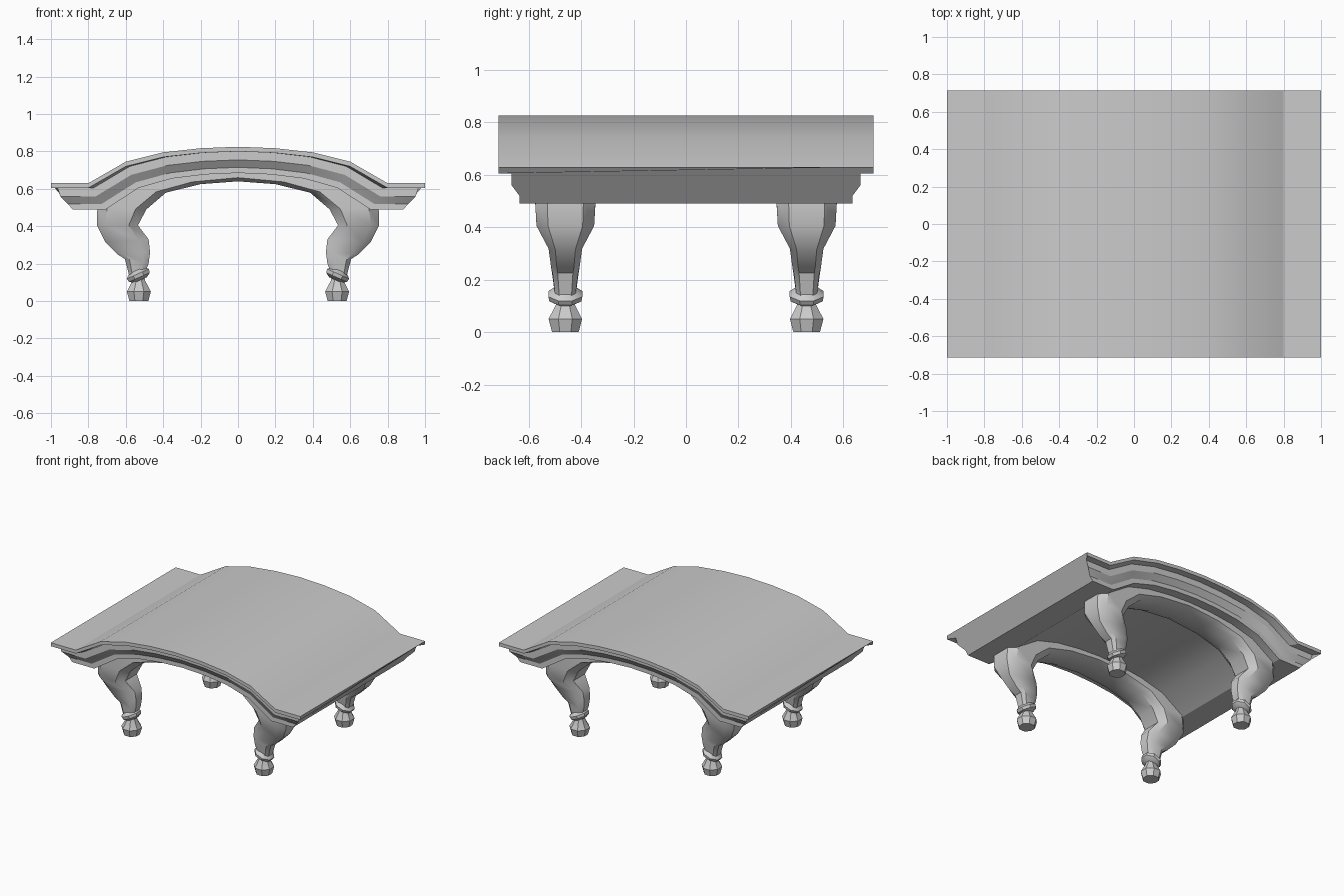
import bpy, bmesh
from math import pi, cos, sin, radians

if "Cube" in bpy.data.objects:
    bpy.data.objects.remove(bpy.data.objects["Cube"])


def loft(name, rings, angle=35):
    """Skin a list of closed rings and cap both ends."""
    bm = bmesh.new()
    vs = [[bm.verts.new(p) for p in r] for r in rings]
    n = len(rings[0])
    for a, b in zip(vs, vs[1:]):
        for i in range(n):
            j = (i + 1) % n
            bm.faces.new((a[i], a[j], b[j], b[i]))
    bm.faces.new(vs[0][::-1])
    bm.faces.new(vs[-1])
    bmesh.ops.recalc_face_normals(bm, faces=bm.faces[:])
    me = bpy.data.meshes.new(name)
    bm.to_mesh(me)
    bm.free()
    ob = bpy.data.objects.new(name, me)
    bpy.context.collection.objects.link(ob)
    bpy.ops.object.select_all(action='DESELECT')
    ob.select_set(True)
    bpy.context.view_layer.objects.active = ob
    bpy.ops.object.shade_smooth_by_angle(angle=radians(angle))
    return ob


# Arched table top: (x scale, half depth, z) moulding layers follow one arch
half = [(1, 0), (.8, 0), (.6, .115), (.4, .165), (.2, .187), (0, .195)]
arch = [(-x, r) for x, r in half] + half[-2::-1]
layers = [(1, .715, .63), (1, .715, .605), (.965, .665, .605),
          (.95, .665, .56), (.91, .635, .52), (.885, .635, .49)]
stations = []
for x, rise in arch:
    front = [(x * s, -d, z + rise) for s, d, z in layers]
    back = [(x * s, d, z + rise) for s, d, z in reversed(layers)]
    stations.append(front + back)
loft("table_top", stations, 25)

# Bracket arch with curved legs: outer x, z, inner x, z, half width
sections = [
    (.572, .10, .505, .13, .035),
    (.605, .225, .478, .20, .048),
    (.645, .25, .470, .26, .055),
    (.71, .315, .478, .33, .064),
    (.755, .405, .535, .405, .11),
    (.752, .50, .49, .49, .115),
    (.62, .60, .385, .58, .115),
    (.40, .68, .20, .625, .11),
    (0, .73, 0, .640, .11)]
# Chamfered cross-section: position from outer to inner, side factor
cut = [(0, -.6), (.2, -1), (.78, -1), (1, -.6), (1, .6), (.78, 1), (.2, 1), (0, .6)]


def lathe(name, profile, cx, cy, cz, tilt=0):
    rings = []
    for r, z in profile:
        ring = []
        for k in range(8):
            a = pi / 8 + k * pi / 4
            x, y = r * cos(a), r * sin(a)
            ring.append((cx + x * cos(tilt) + z * sin(tilt), cy + y,
                         cz - x * sin(tilt) + z * cos(tilt)))
        rings.append(ring)
    return loft(name, rings)


for tag, cy in (("front", -.46), ("back", .46)):
    path = [(1,) + s for s in sections] + [(-1,) + s for s in sections[-2::-1]]
    rings = [[(m * (ox + (ix - ox) * t), cy + h * f, oz + (iz - oz) * t)
              for t, f in cut] for m, ox, oz, ix, iz, h in path]
    loft(tag + "_leg_arch", rings)
    for side, m in (("left", -1), ("right", 1)):
        # Turned foot and tilted collar
        lathe(f"{tag}_{side}_foot", [(.055, 0), (.069, .05), (.036, .11), (.03, .14)],
              m * .53, cy, 0)
        lathe(f"{tag}_{side}_collar",
              [(.04, -.03), (.066, -.014), (.07, .006), (.045, .026)],
              m * .533, cy, .14, m * radians(24))
